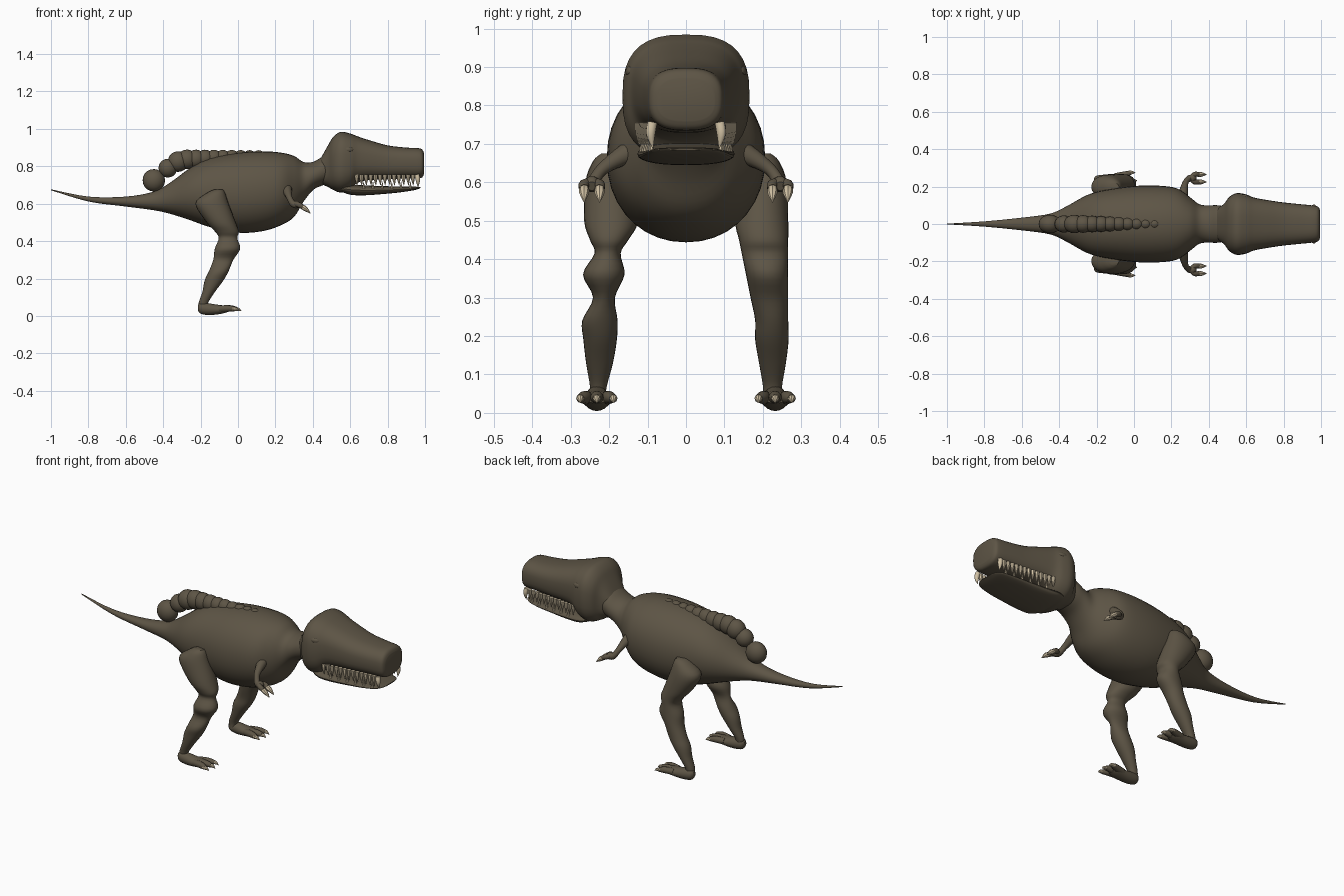
import bpy
import bmesh
import math
from mathutils import Vector, Matrix

cube = bpy.data.objects.get("Cube")
if cube:
    bpy.data.objects.remove(cube, do_unlink=True)


def material(name, colour):
    m = bpy.data.materials.new(name)
    m.use_nodes = True
    m.diffuse_color = (*colour, 1)
    bsdf = m.node_tree.nodes["Principled BSDF"]
    bsdf.inputs["Base Color"].default_value = (*colour, 1)
    bsdf.inputs["Roughness"].default_value = 0.7
    return m


HIDE = material("olive brown hide", (0.11, 0.09, 0.06))
IVORY = material("ivory", (0.62, 0.52, 0.36))
DARK = material("dark pupil", (0.015, 0.012, 0.01))
made = []


def finish(name, bm, mat):
    bmesh.ops.recalc_face_normals(bm, faces=bm.faces[:])
    mesh = bpy.data.meshes.new(name)
    bm.to_mesh(mesh)
    bm.free()
    mesh.materials.append(mat)
    ob = bpy.data.objects.new(name, mesh)
    bpy.context.collection.objects.link(ob)
    made.append(ob)
    return ob


def skin(name, rings, mat):
    """Join a list of equal point rings and cap both ends."""
    bm = bmesh.new()
    loops = [[bm.verts.new(p) for p in ring] for ring in rings]
    for a, b in zip(loops, loops[1:]):
        for i in range(len(a)):
            j = (i + 1) % len(a)
            bm.faces.new((a[i], a[j], b[j], b[i]))
    bm.faces.new(loops[0])
    bm.faces.new(loops[-1])
    return finish(name, bm, mat)


def smooth(rows, steps):
    """Pass a smooth spline through rows of numbers."""
    out = []
    for i in range(len(rows) - 1):
        p0, p1 = rows[max(i - 1, 0)], rows[i]
        p2, p3 = rows[i + 1], rows[min(i + 2, len(rows) - 1)]
        for k in range(steps):
            t = k / steps
            out.append([0.5 * (2 * b + (c - a) * t + (2 * a - 5 * b + 4 * c - d) * t * t
                               + (3 * b - a - 3 * c + d) * t ** 3)
                        for a, b, c, d in zip(p0, p1, p2, p3)])
    return out + [list(rows[-1])]


def loft(name, rows, place, power=2.0, segs=28, mat=HIDE):
    """Rows are (along, a_min, a_max, b_min, b_max); place orders the axes."""
    def bend(v):
        return math.copysign(abs(v) ** (2 / power), v)
    rings = []
    for t, a0, a1, b0, b1 in smooth(rows, 4):
        ring = []
        for i in range(segs):
            ang = math.tau * i / segs
            a = (a0 + a1) / 2 + (a1 - a0) / 2 * bend(math.cos(ang))
            b = (b0 + b1) / 2 + (b1 - b0) / 2 * bend(math.sin(ang))
            ring.append(place(t, a, b))
        rings.append(ring)
    return skin(name, rings, mat)


def tube(name, pts, mat=HIDE, segs=12, steps=4):
    """Round tube through (x, y, z, radius) points."""
    path = smooth(pts, steps)
    pos = [Vector(p[:3]) for p in path]
    rings, prev, q = [], None, None
    for i, p in enumerate(pos):
        tan = (pos[min(i + 1, len(pos) - 1)] - pos[max(i - 1, 0)]).normalized()
        q = tan.to_track_quat('Z', 'Y') if q is None else prev.rotation_difference(tan) @ q
        prev = tan
        r = max(path[i][3], 0.0005)
        rings.append([p + q @ Vector((r * math.cos(math.tau * k / segs),
                                      r * math.sin(math.tau * k / segs), 0))
                      for k in range(segs)])
    return skin(name, rings, mat)


def ball(name, centre, size, mat=HIDE, segs=20):
    bm = bmesh.new()
    bmesh.ops.create_uvsphere(bm, u_segments=segs, v_segments=segs // 2, radius=1)
    bmesh.ops.transform(bm, verts=bm.verts[:],
                        matrix=Matrix.Translation(centre) @ Matrix.Diagonal((*size, 1)))
    return finish(name, bm, mat)


def lengthwise(rows):
    """(x, bottom, top, half width) to symmetric loft rows."""
    return [(x, -w, w, lo, hi) for x, lo, hi, w in rows]


def along_x(t, a, b):
    return (t, a, b)


# Tail, torso and neck in one skin
loft("body_and_tail", lengthwise([
    (-1.0, .672, .677, .002), (-.8, .612, .638, .014), (-.6, .585, .638, .034),
    (-.45, .565, .665, .055), (-.36, .545, .715, .095), (-.25, .51, .795, .155),
    (-.15, .475, .843, .182), (0, .445, .872, .203), (.13, .453, .88, .205),
    (.23, .485, .873, .19), (.3, .53, .855, .143), (.35, .61, .823, .105),
    (.4, .672, .823, .1), (.45, .697, .85, .1), (.5, .71, .87, .09)]), along_x, 2.1, 36)

# Skull and snout
SNOUT = [(.43, .71, .82, .075), (.48, .69, .91, .107), (.51, .673, .958, .145),
         (.55, .66, .984, .165), (.6, .675, .975, .158), (.64, .712, .96, .142),
         (.7, .726, .94, .13), (.8, .73, .912, .115), (.9, .735, .9, .105),
         (.965, .735, .897, .098), (.986, .742, .888, .091), (.995, .76, .87, .074)]
loft("head", lengthwise(SNOUT), along_x, 2.7, 36)

# Lower jaw
loft("lower_jaw", lengthwise([
    (.54, .67, .7, .1), (.6, .648, .702, .125), (.68, .645, .698, .123),
    (.78, .652, .694, .115), (.87, .661, .692, .107), (.94, .672, .691, .092),
    (.968, .68, .69, .065), (.975, .683, .688, .04)]), along_x, 2.3, 28)

# Row of overlapping back bumps, shrinking toward the shoulders
ball("hip_ball", (-.45, 0, .725), (.06, .05, .06))
ball("back_bump", (-.375, 0, .79), (.05, .046, .05))
for i in range(10):
    f = i / 9
    r = .055 - .024 * f
    ball("back_bump", (-.32 + .43 * f, 0, .835 + .02 * f - .01 * (i == 0)), (r, r * .9, r))

# Leg sections: height, back, front, inner, outer
RIGHT_LEG = [(.675, -.13, -.08, .17, .22), (.655, -.17, -.068, .15, .242),
             (.6, -.228, -.05, .135, .262), (.5, -.168, -.012, .125, .265),
             (.45, -.122, .004, .15, .25), (.415, -.103, -.004, .17, .238),
             (.36, -.124, .012, .16, .268), (.3, -.132, -.025, .185, .242),
             (.24, -.155, -.05, .178, .27), (.19, -.178, -.078, .18, .267),
             (.13, -.19, -.122, .19, .26), (.07, -.21, -.16, .206, .25),
             (.035, -.205, -.165, .21, .25)]
# The left leg is straighter, without the pinched knee
LEFT_LEG = [(z, b, f, min(i, .2), o) if z > .5 or z < .2 else
            (z, b, f, .19 - .2 * (z - .19), .266) for z, b, f, i, o in RIGHT_LEG]

for side, word, leg in ((-1, "right", RIGHT_LEG), (1, "left", LEFT_LEG)):
    loft(word + "_leg", leg, lambda t, a, b: (a, side * b, t), 2.1, 24)

    # Foot with three clawed toes
    fy = .232
    loft(word + "_foot", [
        (-.215, fy - .012, fy + .012, .03, .058), (-.2, fy - .026, fy + .026, .012, .07),
        (-.16, fy - .032, fy + .032, .005, .068), (-.11, fy - .036, fy + .036, .008, .06),
        (-.07, fy - .04, fy + .04, .016, .055), (-.045, fy - .026, fy + .026, .025, .047)],
        lambda t, a, b: (t, side * a, b), 2, 20)
    for spread in (-1, 0, 1):
        y0, y1 = side * (fy + .022 * spread), side * (fy + .043 * spread)
        tip = -.018 if spread else -.008
        tube(word + "_toe", [(-.1, y0, .038, .018), (tip - .03, (y0 + y1) / 2, .04, .017),
                             (tip, y1, .037, .011)])
        tube(word + "_toe_claw", [(tip - .012, y1, .038, .011), (tip + .008, y1, .036, .009),
                                  (tip + .025, y1, .027, .001)], IVORY, 8)

    # Small arm with two clawed fingers
    tube(word + "_arm", [(.255, side * .12, .69, .036), (.265, side * .175, .663, .024),
                         (.275, side * .22, .632, .016), (.293, side * .242, .6, .017),
                         (.315, side * .245, .595, .021), (.33, side * .245, .59, .012)])
    for offset in (-.02, .02):
        y = side * (.245 + offset)
        tube(word + "_finger", [(.305, side * .245, .598, .014), (.325, y, .594, .014),
                                (.345, y, .583, .013)])
        tube(word + "_finger_claw", [(.335, y, .588, .011), (.36, y, .573, .013),
                                     (.388, y, .548, .001)], IVORY, 8)

    # Eye under a brow ridge
    ball(word + "_brow", (.585, side * .138, .888), (.035, .02, .018))
    ball(word + "_eye", (.592, side * .14, .864), (.017, .014, .015), IVORY, 12)
    ball(word + "_pupil", (.594, side * .15, .864), (.008, .006, .009), DARK, 8)

    # Upper teeth along the lip, and shorter ones on the lower jaw
    for i in range(13):
        x = .635 + .025 * i
        y = side * (.122 - .03 * i / 12)
        tube(word + "_upper_tooth", [(x, y, .755, .011), (x, y, .73, .0095),
                                     (x + .002, y, .698, .001)], IVORY, 7, 2)
        if i % 2:
            tube(word + "_lower_tooth", [(x + .012, y * .95, .68, .008),
                                         (x + .012, y * .95, .718, .001)], IVORY, 7, 2)
    # Front fang
    tube(word + "_fang", [(.957, side * .088, .755, .013), (.962, side * .092, .725, .012),
                          (.962, side * .086, .688, .001)], IVORY, 10)

# Smooth shading that keeps sharp edges
bpy.ops.object.select_all(action='DESELECT')
for ob in made:
    ob.select_set(True)
bpy.context.view_layer.objects.active = made[0]
bpy.ops.object.shade_smooth_by_angle(angle=math.radians(40))
